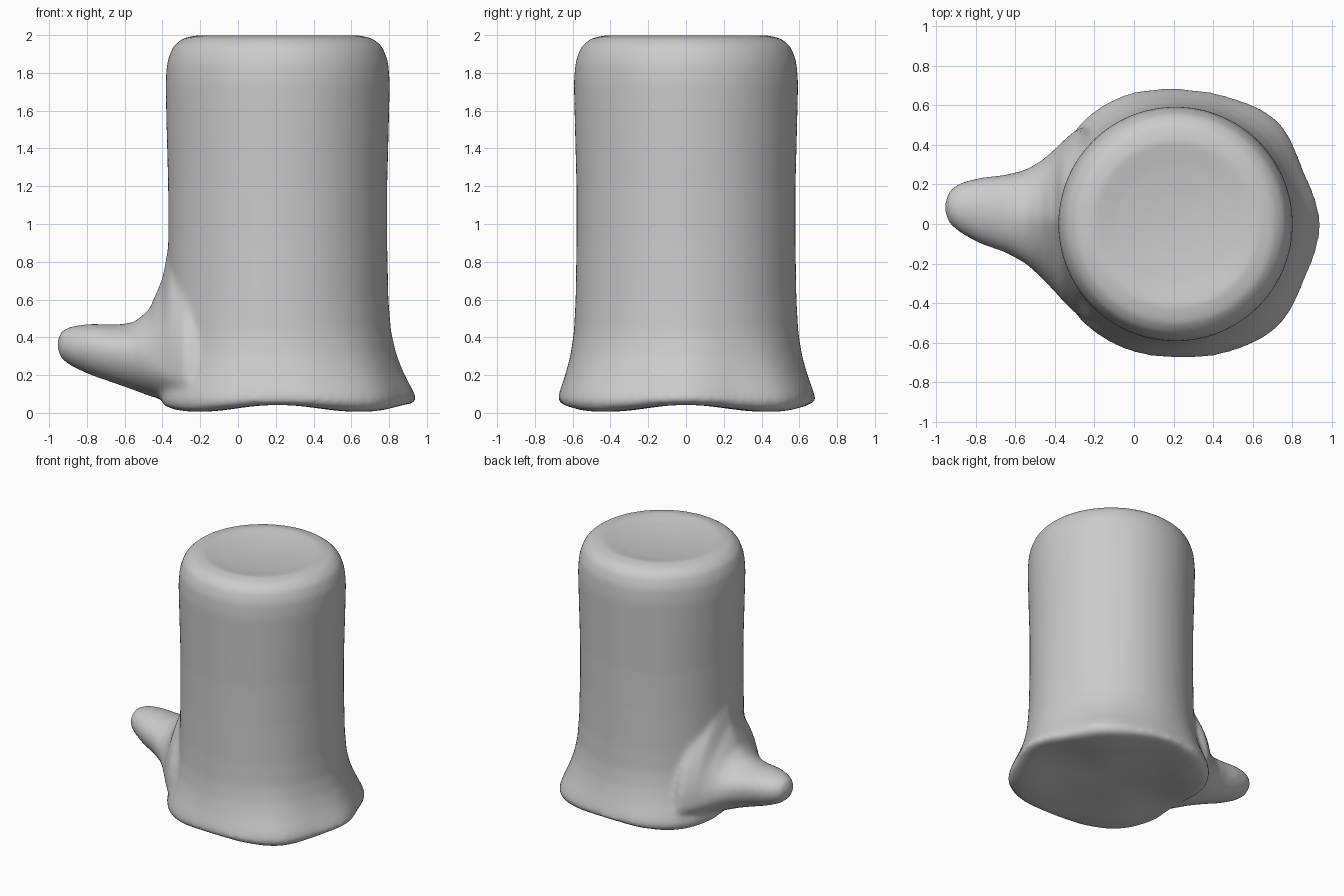
import bpy, bmesh, math

cube = bpy.data.objects.get("Cube")
if cube:
    bpy.data.objects.remove(cube)

grey = bpy.data.materials.new("plain_grey")
grey.use_nodes = True
grey.diffuse_color = (0.6, 0.6, 0.6, 1)
grey.node_tree.nodes["Principled BSDF"].inputs["Base Color"].default_value = (0.6, 0.6, 0.6, 1)

CENTER = 0.21
SIDES = 96

# Root outline radius, evenly spaced around the trunk
ROOTS = [.738, .705, .738, .70, .687, .706, .70, .66, .60, .66, .685, .685, .68, .705, .738, .715]


def root_radius(angle):
    f = angle / math.tau * len(ROOTS)
    i, t = int(f), f % 1
    a, b, c, d = (ROOTS[(i + k) % len(ROOTS)] for k in (-1, 0, 1, 2))
    return b + t * (c - a + t * (2*a - 5*b + 4*c - d + t * (3 * (b - c) + d - a))) / 2


def loft(bm, rings):
    """Skin closed rings and cap both ends."""
    rows = [[bm.verts.new(p) for p in ring] for ring in rings]
    n = len(rows[0])
    for lo, hi in zip(rows, rows[1:]):
        for i in range(n):
            j = (i + 1) % n
            bm.faces.new((lo[i], lo[j], hi[j], hi[i]))
    bm.faces.new(rows[0][::-1])
    bm.faces.new(rows[-1])


bm = bmesh.new()

# Trunk: radius, share of root flare, height, share of foot wave
TRUNK = [
    (.05, 0, .05, 0), (.35, 0, .04, .4), (.50, .3, .025, 1), (.57, .6, .023, 1),
    (.59, .87, .035, .8), (.59, 1, .07, .3), (.59, .85, .12, 0), (.587, .55, .21, 0),
    (.584, .3, .31, 0), (.583, .12, .43, 0), (.582, .03, .6, 0), (.58, 0, .9, 0),
    (.58, 0, 1.2, 0), (.588, 0, 1.5, 0), (.594, 0, 1.75, 0), (.585, 0, 1.86, 0),
    (.555, 0, 1.94, 0), (.50, 0, 1.985, 0), (.42, 0, 2.0, 0), (.30, 0, 1.98, 0),
    (.15, 0, 1.965, 0), (.03, 0, 1.96, 0)]
rings = []
for radius, flare, height, wave in TRUNK:
    ring = []
    for k in range(SIDES):
        a = math.tau * k / SIDES
        r = radius + flare * (root_radius(a) - .59)
        ring.append((CENTER + r * math.cos(a), r * math.sin(a), height + wave * .018 * math.cos(4 * a)))
    rings.append(ring)
loft(bm, rings)

# Branch stub: x, y low, y high, z low, z widest, z top, taper of upper half
BRANCH = [
    (-.955, .05, .12, .33, .36, .39, 1), (-.935, 0, .17, .285, .36, .435, 1),
    (-.88, -.045, .21, .245, .36, .46, 1), (-.78, -.1, .235, .2, .35, .472, 1),
    (-.65, -.145, .25, .155, .33, .467, 1), (-.55, -.2, .275, .12, .3, .48, 1.2),
    (-.47, -.27, .32, .09, .26, .55, 1.5), (-.40, -.345, .38, .07, .22, .72, 2),
    (-.36, -.39, .42, .06, .2, .95, 2.5), (-.28, -.47, .49, .05, .17, 1.1, 3),
    (-.1, -.45, .45, .06, .17, 1.0, 3)]
rings = []
for x, y0, y1, z0, zc, z1, taper in BRANCH:
    ring = []
    for k in range(SIDES):
        a = math.tau * k / SIDES
        c, s = math.cos(a), math.sin(a)
        side = math.copysign(abs(c) ** (taper if s > 0 else 1), c)
        ring.append((x, (y0 + y1) / 2 - side * (y1 - y0) / 2, zc + s * ((z1 - zc) if s > 0 else (zc - z0))))
    rings.append(ring)
loft(bm, rings)
bmesh.ops.recalc_face_normals(bm, faces=bm.faces)

mesh = bpy.data.meshes.new("stump")
bm.to_mesh(mesh)
bm.free()
mesh.materials.append(grey)
stump = bpy.data.objects.new("stump", mesh)
bpy.context.collection.objects.link(stump)

# Fuse trunk and branch into one soft skin
remesh = stump.modifiers.new("fuse", "REMESH")
remesh.mode = "VOXEL"
remesh.voxel_size = 0.018
remesh.use_smooth_shade = True
soften = stump.modifiers.new("soften", "SMOOTH")
soften.factor = 0.5
soften.iterations = 14
